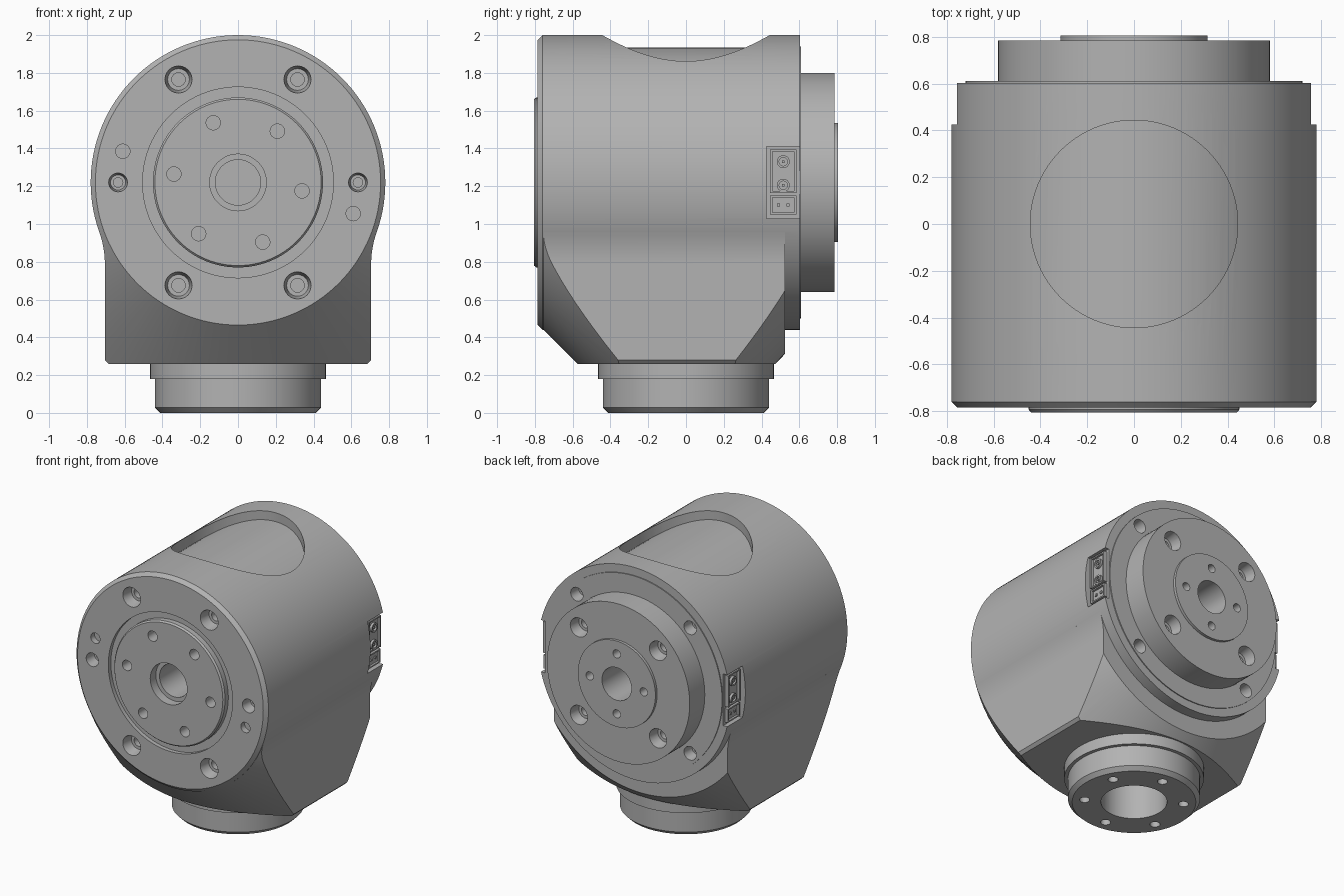
import bpy, bmesh, math
from mathutils import Matrix, Vector

cube = bpy.data.objects.get("Cube")
if cube:
    bpy.data.objects.remove(cube, do_unlink=True)

grey = bpy.data.materials.new("machined_grey")
grey.use_nodes = True
COLOUR = (0.45, 0.45, 0.45, 1)
grey.diffuse_color = COLOUR
grey.node_tree.nodes["Principled BSDF"].inputs["Base Color"].default_value = COLOUR

# Main axis frame: local z points out of the front face, local y points up
AXIS_Z = 1.22
MAIN = Matrix.Translation((0, 0, AXIS_Z)) @ Matrix.Rotation(math.pi / 2, 4, 'X')
UP = Matrix.Identity(4)


def lathe(bm, profile, frame=UP, centre=(0, 0), segs=24):
    """Add a capped solid of revolution; profile holds (radius, height)."""
    rings = []
    for r, h in profile:
        rings.append([bm.verts.new(frame @ Vector((
            centre[0] + r * math.cos(math.tau * i / segs),
            centre[1] + r * math.sin(math.tau * i / segs), h))) for i in range(segs)])
    for a, b in zip(rings, rings[1:]):
        for i in range(segs):
            j = (i + 1) % segs
            bm.faces.new((a[i], a[j], b[j], b[i]))
    bm.faces.new(rings[0][::-1])
    bm.faces.new(rings[-1])


def box(bm, low, high):
    low, high = Vector(low), Vector(high)
    m = Matrix.Translation((low + high) / 2) @ Matrix.Diagonal((*(high - low), 1))
    bmesh.ops.create_cube(bm, size=1, matrix=m)


def finish(name, bm):
    bmesh.ops.recalc_face_normals(bm, faces=bm.faces[:])
    mesh = bpy.data.meshes.new(name)
    bm.to_mesh(mesh)
    bm.free()
    mesh.materials.append(grey)
    obj = bpy.data.objects.new(name, mesh)
    bpy.context.collection.objects.link(obj)
    return obj


def turned(name, profile, frame=MAIN, segs=96):
    bm = bmesh.new()
    lathe(bm, profile, frame, segs=segs)
    return finish(name, bm)


def drills(name, holes, frame):
    """One cutter object from a list of (profile, centre)."""
    bm = bmesh.new()
    for profile, centre in holes:
        lathe(bm, profile, frame, centre, 48 if centre == (0, 0) else 24)
    return finish(name, bm)


def combine(target, tool, operation='DIFFERENCE'):
    mod = target.modifiers.new("cut", 'BOOLEAN')
    mod.operation, mod.object, mod.solver = operation, tool, 'EXACT'
    deps = bpy.context.evaluated_depsgraph_get()
    mesh = bpy.data.meshes.new_from_object(target.evaluated_get(deps))
    target.modifiers.clear()
    target.data = mesh


def discard(*objs):
    for o in objs:
        bpy.data.objects.remove(o, do_unlink=True)


def circle(radius, count, start):
    return [(radius * math.cos(math.radians(start) + math.tau * k / count),
             radius * math.sin(math.radians(start) + math.tau * k / count))
            for k in range(count)]


def screw(face, r, out):
    """Countersunk hole entering at the given height; out is +1 or -1."""
    return [(r * .5, face - out * .16), (r * .5, face - out * .08),
            (r * .8, face - out * .08), (r, face), (r, face + out * .1)]


# Barrel housing
housing = turned("housing", [(.78, -.603), (.78, .76), (.755, .785)], segs=128)

# Lower block: filleted section cut to shape by a double cone
fillet = .5
fx = .705 + fillet
drop = math.sqrt((.78 + fillet) ** 2 - fx ** 2)
sweep = math.atan2(drop, fx)
half = [(.685, .26), (.705, .28)]
for k in range(9):
    a = sweep * k / 8
    half.append((fx - fillet * math.cos(a), AXIS_Z - drop + fillet * math.sin(a)))
half.append((.6, 1.1))
outline = half + [(-x, z) for x, z in reversed(half)]
bm = bmesh.new()
face = bm.faces.new([bm.verts.new((x, -1, z)) for x, z in outline])
side = bmesh.ops.extrude_face_region(bm, geom=[face])
bmesh.ops.translate(bm, vec=(0, 2, 0),
                    verts=[v for v in side["geom"] if isinstance(v, bmesh.types.BMVert)])
block = finish("lower_block", bm)
cones = turned("cone_trim", [(.907, -.525), (1.2, -.24), (1.2, .335), (.755, .78)], segs=128)
combine(block, cones, 'INTERSECT')
combine(housing, block, 'UNION')
discard(cones, block)

# Round window sunk into the top
window = turned("window_cut", [(.443, 1.5), (.443, 2.2)], UP)
core = turned("window_floor", [(.715, -.9), (.715, .9)], segs=128)
combine(window, core)
combine(housing, window)
discard(window, core)

# Connector notches on both sides
bm = bmesh.new()
for s in (-1, 1):
    x0, x1 = sorted((s * .725, s * .95))
    box(bm, (x0, .425, 1.03), (x1, .75, 1.41))
notch = finish("notch_cut", bm)
combine(housing, notch)
discard(notch)

# Front recess, output disc and their holes
recess = turned("recess_cut", [(.505, .755), (.505, .9)])
combine(housing, recess)
discard(recess)
front_disc = turned("front_disc", [(.45, .70), (.45, .793), (.44, .805)])
holes = [([(.12, .45), (.12, .74), (.15, .74), (.15, .9)], (0, 0))]
holes += [([(.038, .72), (.038, .9)], c) for c in circle(.342, 6, -7.5)]
holes += [(screw(.785, .072, 1), (sx * .315, sz * .545)) for sx in (-1, 1) for sz in (-1, 1)]
holes += [(screw(.785, .05, 1), (sx * .635, 0)) for sx in (-1, 1)]
holes += [([(.038, .74), (.038, .9)], c) for c in ((-.61, .165), (.61, -.165))]
tool = drills("front_drills", holes, MAIN)
combine(housing, tool)
combine(front_disc, tool)
discard(tool)

# Rear stepped flange
rear_flange = turned("rear_flange", [(.72, -.55), (.72, -.61), (.58, -.61), (.58, -.785),
                                     (.315, -.785), (.315, -.805)])
holes = [([(.12, -.4), (.12, -.9)], (0, 0))]
holes += [([(.03, -.68), (.03, -.9)], c) for c in circle(.22, 4, 0)]
holes += [(screw(-.785, .07, -1), c) for c in circle(.455, 4, 45)]
holes += [(screw(-.61, .05, -1), c) for c in circle(.652, 4, 45)]
tool = drills("rear_drills", holes, MAIN)
combine(housing, tool)
combine(rear_flange, tool)
discard(tool)

# Bottom neck with bore and bolt circle
neck = turned("bottom_neck", [(.412, 0), (.44, .028), (.44, .18), (.465, .18), (.465, .3)], UP)
holes = [([(.22, -.1), (.22, .4)], (0, 0))]
holes += [([(.034, -.1), (.034, .12)], c) for c in circle(.33, 6, 25)]
tool = drills("neck_drills", holes, UP)
combine(housing, tool)
combine(neck, tool)
discard(tool)

# Side connectors: frame, two round sockets and a two-pin plug
connectors = []
for s, label in ((1, "left"), (-1, "right")):
    bm = bmesh.new()

    def plate(y0, y1, z0, z1, depth):
        x0, x1 = sorted((s * .71, s * depth))
        box(bm, (x0, y0, z0), (x1, y1, z1))

    plate(.445, .585, 1.165, 1.395, .735)
    plate(.445, .585, 1.05, 1.15, .735)
    for y0, y1 in ((.445, .457), (.573, .585)):
        plate(y0, y1, 1.165, 1.395, .755)
        plate(y0, y1, 1.05, 1.15, .75)
    for z0, z1 in ((1.165, 1.175), (1.385, 1.395), (1.05, 1.06), (1.14, 1.15)):
        plate(.445, .585, z0, z1, .75)
    for y in (.49, .54):
        plate(y - .008, y + .008, 1.092, 1.108, .745)
    out = Matrix.Rotation(s * math.pi / 2, 4, 'Y')
    for z in (1.33, 1.205):
        frame = Matrix.Translation((0, .515, z)) @ out
        lathe(bm, [(.034, .72), (.034, .752), (.022, .752), (.022, .738)], frame)
        lathe(bm, [(.008, .72), (.008, .75)], frame)
    connectors.append(finish(label + "_connector", bm))

# Smooth the round surfaces, keep machined edges crisp
for obj in [housing, front_disc, rear_flange, neck] + connectors:
    bpy.ops.object.select_all(action='DESELECT')
    obj.select_set(True)
    bpy.context.view_layer.objects.active = obj
    bpy.ops.object.shade_smooth_by_angle(angle=math.radians(20))
